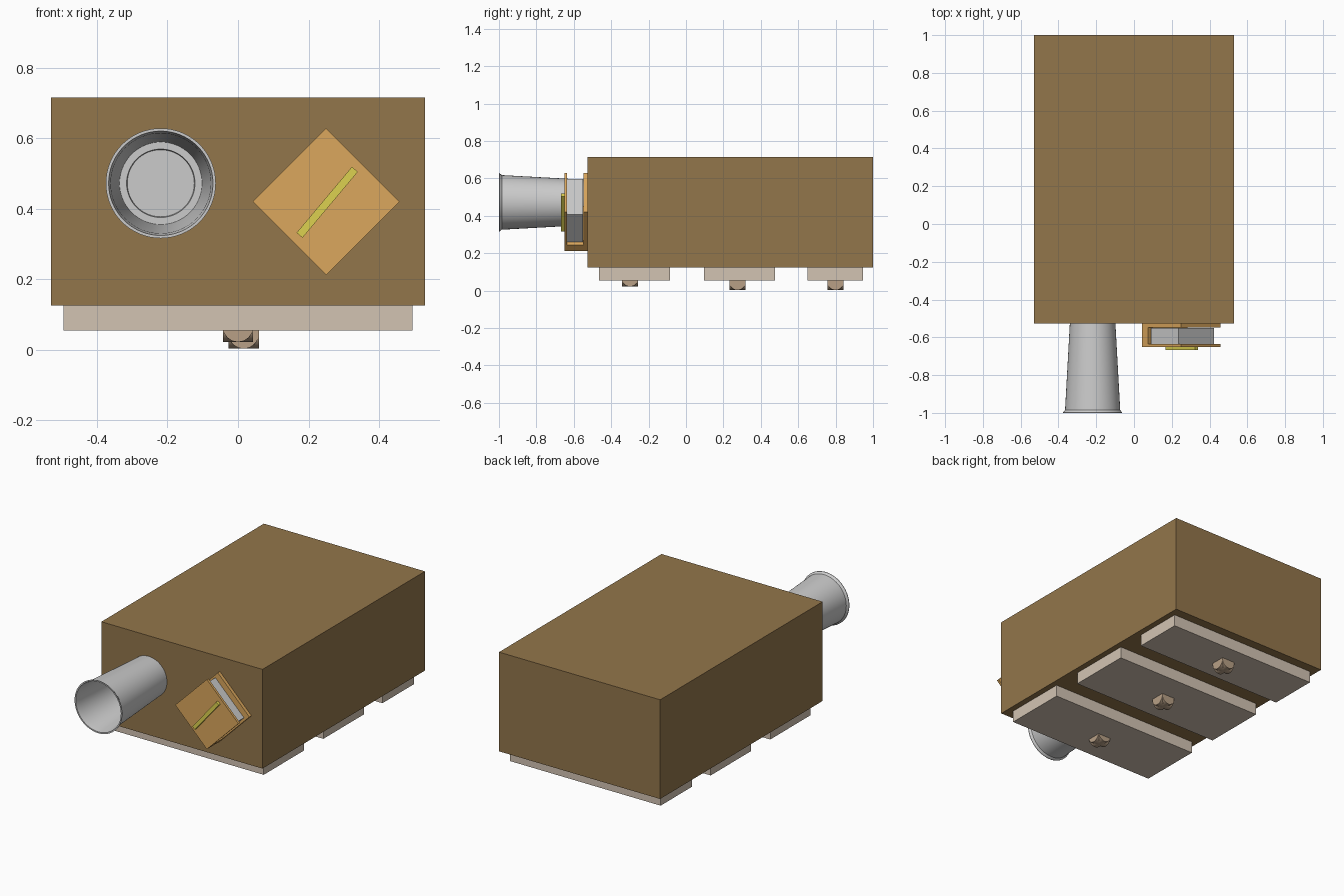
import bpy, bmesh, math
from mathutils import Matrix

if "Cube" in bpy.data.objects:
    bpy.data.objects.remove(bpy.data.objects["Cube"])


def material(name, rgb):
    m = bpy.data.materials.new(name)
    m.diffuse_color = (*rgb, 1)
    m.use_nodes = True
    m.node_tree.nodes["Principled BSDF"].inputs["Base Color"].default_value = m.diffuse_color
    return m


BROWN = material("brown_wood", (0.29, 0.18, 0.07))
PALE = material("pale_wood", (0.65, 0.55, 0.45))
TAN = material("tan", (0.48, 0.35, 0.24))
ORANGE = material("orange_wood", (0.71, 0.39, 0.11))
YELLOW = material("yellow", (0.72, 0.64, 0.08))


def finish(bm, name, mat=None):
    bmesh.ops.recalc_face_normals(bm, faces=bm.faces)
    me = bpy.data.meshes.new(name)
    bm.to_mesh(me)
    bm.free()
    ob = bpy.data.objects.new(name, me)
    bpy.context.collection.objects.link(ob)
    if mat:
        me.materials.append(mat)
    return ob


def smooth(ob):
    bpy.ops.object.select_all(action='DESELECT')
    ob.select_set(True)
    bpy.context.view_layer.objects.active = ob
    bpy.ops.object.shade_smooth_by_angle(angle=math.radians(30))


def box(name, lo, hi, mat=None, place=Matrix()):
    size = [b - a for a, b in zip(lo, hi)]
    mid = [(a + b) / 2 for a, b in zip(lo, hi)]
    bm = bmesh.new()
    bmesh.ops.create_cube(bm, size=1,
                          matrix=place @ Matrix.Translation(mid) @ Matrix.Diagonal((*size, 1)))
    return finish(bm, name, mat)


# Main body
box("body", (-0.53, -0.527, 0.125), (0.53, 1.0, 0.715), BROWN)

# Slabs underneath, each with a knob of two crossed cylinders
slabs = [(-0.465, -0.085, 0.0, -0.3, 0.065),
         (0.095, 0.475, 0.016, 0.275, 0.046),
         (0.65, 0.945, 0.016, 0.8, 0.046)]
for i, (y0, y1, kx, ky, kz) in enumerate(slabs, 1):
    box(f"bottom_slab_{i}", (-0.495, y0, 0.055), (0.495, y1, 0.125), PALE)
    for axis, part in (('X', "side"), ('Y', "front")):
        bm = bmesh.new()
        bmesh.ops.create_cone(bm, cap_ends=True, segments=32, radius1=0.043,
                              radius2=0.043, depth=0.086,
                              matrix=Matrix.Translation((kx, ky, kz))
                              @ Matrix.Rotation(math.pi / 2, 4, axis))
        smooth(finish(bm, f"knob_{part}_{i}", TAN))

# Flared hollow tube: profile of (radius, y) spun around the y axis
profile = [(0, -0.515), (0.12, -0.515), (0.146, -0.985), (0.156, -0.997), (0.156, -1.0),
           (0.148, -1.0), (0.142, -0.965), (0.117, -0.56), (0.097, -0.56),
           (0.095, -0.55), (0, -0.55)]
bm = bmesh.new()
verts = [bm.verts.new((-0.219 + r, y, 0.472)) for r, y in profile]
edges = [bm.edges.new(pair) for pair in zip(verts, verts[1:])]
bmesh.ops.spin(bm, geom=verts + edges, cent=(-0.219, 0, 0.472), axis=(0, 1, 0),
               angle=math.tau, steps=64)
bmesh.ops.remove_doubles(bm, verts=bm.verts, dist=1e-4)
smooth(finish(bm, "tube"))

# Tilted holder: local x runs up-right, local z runs up-left
tilt = Matrix.Translation((0.25, 0, 0.42)) @ Matrix.Rotation(-math.pi / 4, 4, 'Y')
H = 0.147
box("holder_back_plate", (-H, -0.547, -H), (H, -0.524, H), ORANGE, tilt)
box("holder_front_plate", (-H, -0.65, -H), (H, -0.636, H), ORANGE, tilt)
box("holder_wall", (-H, -0.637, -H), (-0.1, -0.546, H), ORANGE, tilt)
box("holder_insert", (-0.094, -0.636, -0.132), (0.115, -0.55, 0.134), None, tilt)

# Yellow bar on the holder front
bar = Matrix.Translation((0.253, 0, 0.418)) @ Matrix.Rotation(math.radians(-50), 4, 'Y')
box("pointer_bar", (-0.122, -0.667, -0.011), (0.122, -0.648, 0.011), YELLOW, bar)
